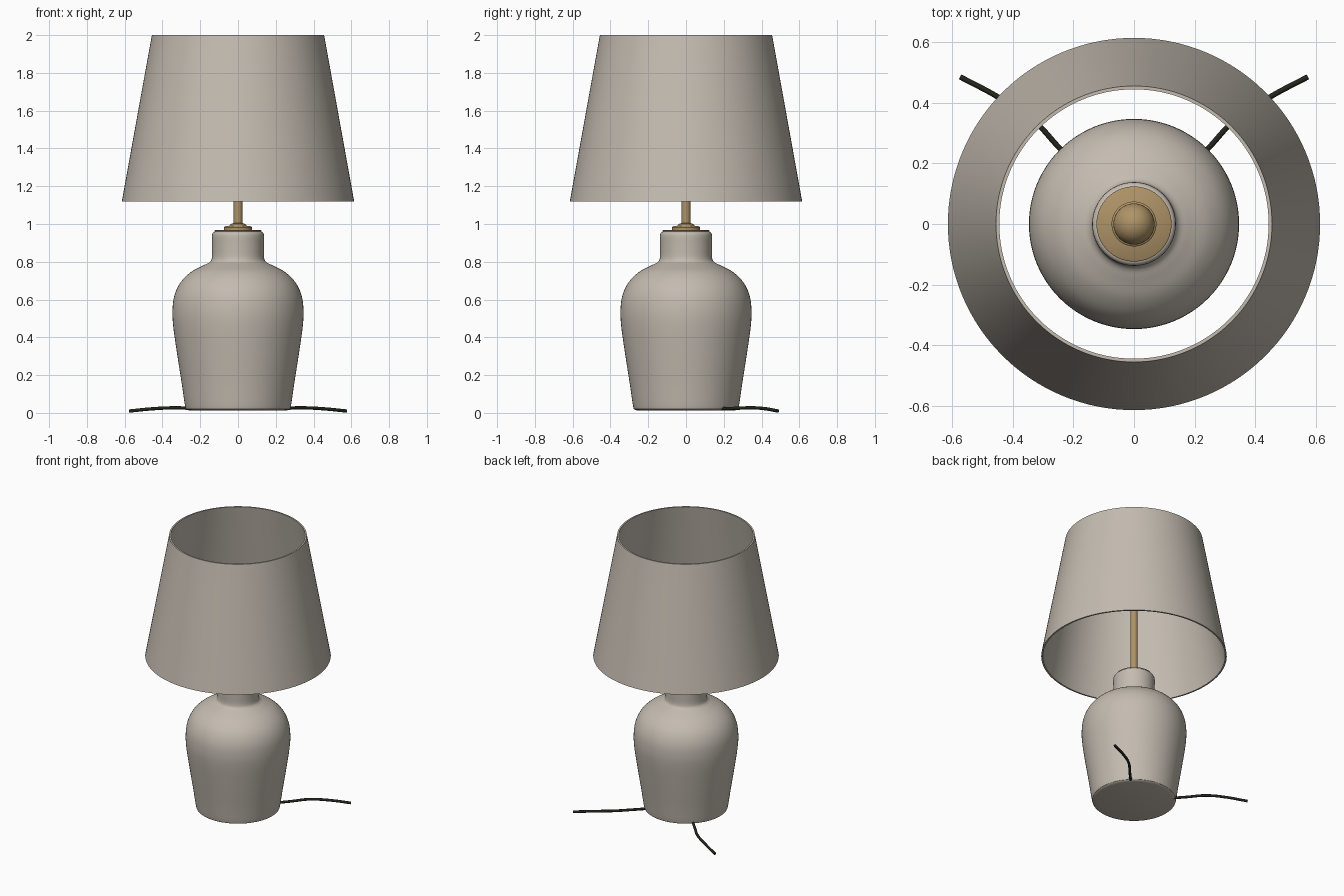
import bpy, math

if "Cube" in bpy.data.objects:
    bpy.data.objects.remove(bpy.data.objects["Cube"])


def material(name, rgb):
    m = bpy.data.materials.new(name)
    m.diffuse_color = (*rgb, 1)
    m.use_nodes = True
    m.node_tree.nodes["Principled BSDF"].inputs["Base Color"].default_value = m.diffuse_color
    return m


CERAMIC = material("warm_grey", (0.55, 0.50, 0.435))
BRASS = material("brass", (0.42, 0.29, 0.135))
BLACK = material("cord_black", (0.018, 0.018, 0.012))


def lathe(name, profile, mat, sides=96, closed=False, angle=40):
    """Spin (radius, z) points about z; radius 0 collapses to a pole."""
    verts, rings, faces = [], [], []
    for r, z in profile:
        n = 1 if r == 0 else sides
        rings.append([len(verts) + i for i in range(n)])
        for i in range(n):
            a = 2 * math.pi * i / sides
            verts.append((r * math.cos(a), r * math.sin(a), z))
    pairs = list(zip(rings, rings[1:]))
    if closed:
        pairs.append((rings[-1], rings[0]))
    for lo, hi in pairs:
        for i in range(sides):
            j = (i + 1) % sides
            if len(lo) == 1:
                faces.append((lo[0], hi[j], hi[i]))
            elif len(hi) == 1:
                faces.append((lo[i], lo[j], hi[0]))
            else:
                faces.append((lo[i], lo[j], hi[j], hi[i]))
    me = bpy.data.meshes.new(name)
    me.from_pydata(verts, [], faces)
    me.materials.append(mat)
    ob = bpy.data.objects.new(name, me)
    bpy.context.collection.objects.link(ob)
    bpy.ops.object.select_all(action='DESELECT')
    ob.select_set(True)
    bpy.context.view_layer.objects.active = ob
    bpy.ops.object.shade_smooth_by_angle(angle=math.radians(angle))
    return ob


def smooth_profile(pts, steps=5):
    """Catmull-Rom through the profile points."""
    out = []
    p = [pts[0]] + pts + [pts[-1]]
    for a, b, c, d in zip(p, p[1:], p[2:], p[3:]):
        for s in range(steps):
            t = s / steps
            out.append(tuple(0.5 * (2 * b[k] + (c[k] - a[k]) * t
                       + (2 * a[k] - 5 * b[k] + 4 * c[k] - d[k]) * t * t
                       + (3 * b[k] - a[k] - 3 * c[k] + d[k]) * t ** 3) for k in (0, 1)))
    return out + [pts[-1]]


# Ceramic jar body with rounded shoulder and neck
body = smooth_profile([(0.255, 0.012), (0.272, 0.018), (0.280, 0.035), (0.297, 0.15), (0.322, 0.31),
                       (0.342, 0.45), (0.347, 0.54), (0.337, 0.62), (0.305, 0.69), (0.250, 0.745),
                       (0.185, 0.780), (0.150, 0.798), (0.138, 0.822), (0.137, 0.88),
                       (0.138, 0.935), (0.133, 0.953), (0.122, 0.960)])
lathe("ceramic_body", [(0, 0.012)] + body + [(0, 0.960)], CERAMIC)

# Brass cap, stepped collar and stem
lathe("brass_cap", [(0, 0.955), (0.124, 0.955), (0.124, 0.966), (0.120, 0.969), (0, 0.969)], BRASS)
lathe("brass_collar", [(0, 0.965), (0.074, 0.965), (0.074, 0.982), (0.068, 0.988), (0.046, 0.990),
                       (0.040, 1.000), (0.026, 1.004), (0, 1.004)], BRASS, 64)
lathe("brass_stem", [(0, 0.99), (0.024, 0.99), (0.024, 1.50), (0, 1.50)], BRASS, 32)

# Round knob at the stem top, hidden inside the shade
knob = [(0.068 * math.sin(math.pi * i / 20), 1.54 - 0.068 * math.cos(math.pi * i / 20))
        for i in range(1, 20)]
lathe("brass_knob", [(0, 1.472)] + knob + [(0, 1.608)], BRASS, 48)

# Tapered open shade with thin walls
lathe("lamp_shade", [(0.604, 1.12), (0.615, 1.12), (0.456, 2.0), (0.445, 2.0)], CERAMIC, 128, True)

# Two mirrored power cords trailing behind
for side, label in ((1, "right"), (-1, "left")):
    cu = bpy.data.curves.new("cord_" + label, 'CURVE')
    cu.dimensions = '3D'
    cu.bevel_depth = 0.009
    cu.bevel_resolution = 3
    cu.use_fill_caps = True
    path = [(0.17, 0.17, 0.022), (0.25, 0.255, 0.024), (0.335, 0.345, 0.027),
            (0.45, 0.42, 0.022), (0.574, 0.486, 0.010)]
    sp = cu.splines.new('BEZIER')
    sp.bezier_points.add(len(path) - 1)
    for bp, (x, y, z) in zip(sp.bezier_points, path):
        bp.co = (side * x, y, z)
        bp.handle_left_type = bp.handle_right_type = 'AUTO'
    cu.materials.append(BLACK)
    bpy.context.collection.objects.link(bpy.data.objects.new("cord_" + label, cu))
